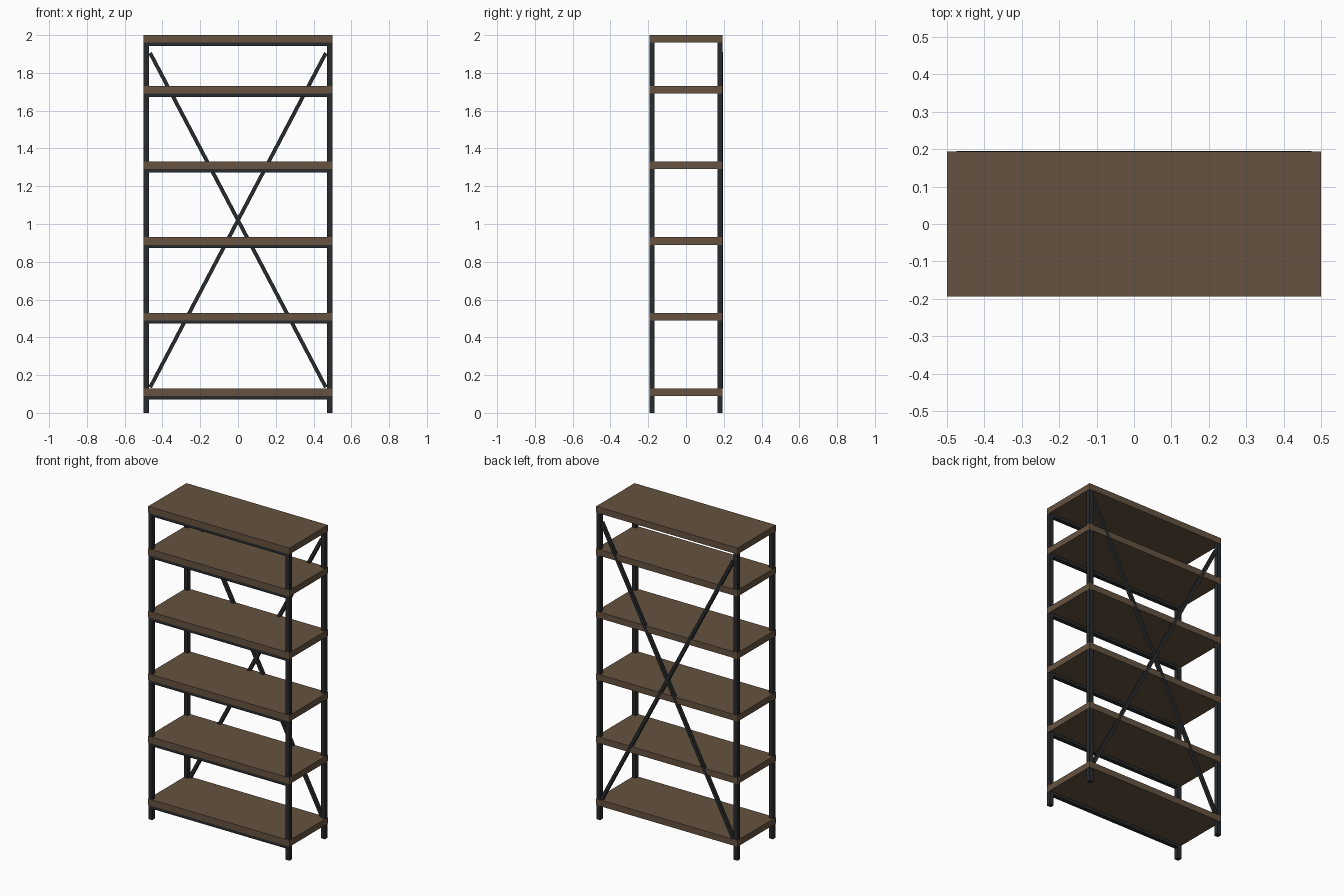
import bpy
import math

cube = bpy.data.objects.get("Cube")
if cube:
    bpy.data.objects.remove(cube, do_unlink=True)


def material(name, color):
    mat = bpy.data.materials.new(name)
    mat.use_nodes = True
    mat.diffuse_color = (*color, 1)
    mat.node_tree.nodes["Principled BSDF"].inputs["Base Color"].default_value = (*color, 1)
    return mat


WOOD = material("brown wood", (0.133, 0.086, 0.052))
METAL = material("black metal", (0.022, 0.023, 0.025))


def box(name, center, size, mat, tilt=0):
    bpy.ops.mesh.primitive_cube_add(size=1, location=center, rotation=(0, tilt, 0))
    obj = bpy.context.object
    obj.name = name
    obj.scale = size
    bpy.ops.object.transform_apply(location=False, rotation=False, scale=True)
    obj.data.materials.append(mat)
    return obj


WIDTH, DEPTH, BOARD = 1.0, 0.388, 0.04
POST, RAIL = 0.027, 0.018
INSET = 0.001
SHELF_TOPS = (0.13, 0.53, 0.93, 1.33, 1.73, 2.0)
post_x = WIDTH / 2 - INSET - POST / 2
post_y = DEPTH / 2 - INSET - POST / 2

# Corner posts, ending just inside the top board
for side, x in (("right", -post_x), ("left", post_x)):
    for end, y in (("front", -post_y), ("back", post_y)):
        box(f"{end}_{side}_post", (x, y, 0.99), (POST, POST, 1.98), METAL)

# Boards, each with a thin rail under the front edge
for i, top in enumerate(SHELF_TOPS, 1):
    box(f"shelf_{i}", (0, 0, top - BOARD / 2), (WIDTH, DEPTH, BOARD), WOOD)
    box(f"front_rail_{i}", (0, -post_y, top - BOARD - RAIL / 2),
        (WIDTH - 2 * POST, POST, RAIL), METAL)

# Crossed braces on the back
run, rise = 0.93, 1.77
for side, sign in (("right", -1), ("left", 1)):
    box(f"{side}_back_brace", (0, DEPTH / 2 - 0.009, 1.02),
        (0.02, 0.02, math.hypot(run, rise)), METAL, sign * math.atan2(run, rise))
